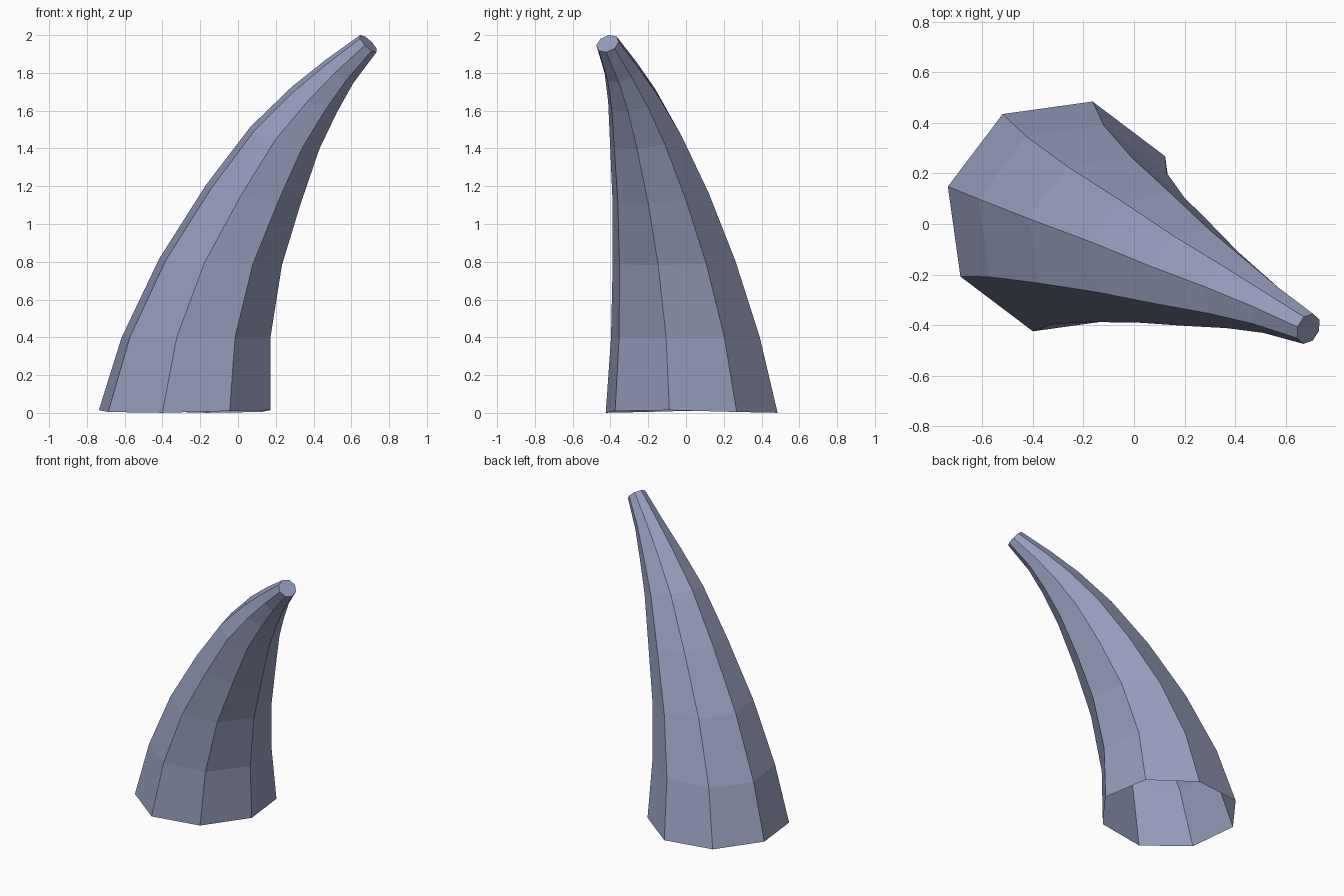
import bpy, bmesh
from math import sin, cos, radians
from mathutils import Vector

cube = bpy.data.objects.get("Cube")
if cube:
    bpy.data.objects.remove(cube, do_unlink=True)

SIDES = 8
PHASE = radians(10.2)
LEAN = Vector((0.908, -0.419, 0))    # direction the horn bends towards
SIDE = Vector((0.419, 0.908, 0))     # across the bend
UP = Vector((0, 0, 1))

# Sections from base to tip: centre x, y, z, radius, tilt in degrees
SECTIONS = [
    (-0.282, 0.03, 0.0, 0.47, 0),
    (-0.222, -0.003, 0.40, 0.407, 0),
    (-0.092, -0.063, 0.80, 0.336, 3),
    (0.08, -0.135, 1.155, 0.264, 11),
    (0.248, -0.213, 1.455, 0.197, 18),
    (0.405, -0.278, 1.66, 0.14, 29),
    (0.54, -0.34, 1.81, 0.096, 42),
    (0.69, -0.415, 1.955, 0.063, 47),
]

# Horn material
mat = bpy.data.materials.new("slate_blue")
colour = (0.31, 0.34, 0.51, 1)
mat.diffuse_color = colour
mat.use_nodes = True
mat.node_tree.nodes["Principled BSDF"].inputs["Base Color"].default_value = colour

# Tapered, bent horn: open at the base, capped at the tip
bm = bmesh.new()
rings = []
for level, (x, y, z, radius, tilt) in enumerate(SECTIONS):
    t = radians(tilt)
    along = LEAN * cos(t) - UP * sin(t)
    ring = []
    for i in range(SIDES):
        a = PHASE + i * radians(360) / SIDES
        p = Vector((x, y, z)) + radius * (cos(a) * along + sin(a) * SIDE)
        if level == 0:               # slightly arched base rim
            p.z += 0.015 * cos(a) ** 2
        ring.append(bm.verts.new(p))
    rings.append(ring)

for low, high in zip(rings, rings[1:]):
    for i in range(SIDES):
        j = (i + 1) % SIDES
        bm.faces.new((low[i], low[j], high[j], high[i]))
bm.faces.new(rings[-1])

mesh = bpy.data.meshes.new("horn")
bm.to_mesh(mesh)
bm.free()
mesh.materials.append(mat)
horn = bpy.data.objects.new("horn", mesh)
bpy.context.collection.objects.link(horn)
